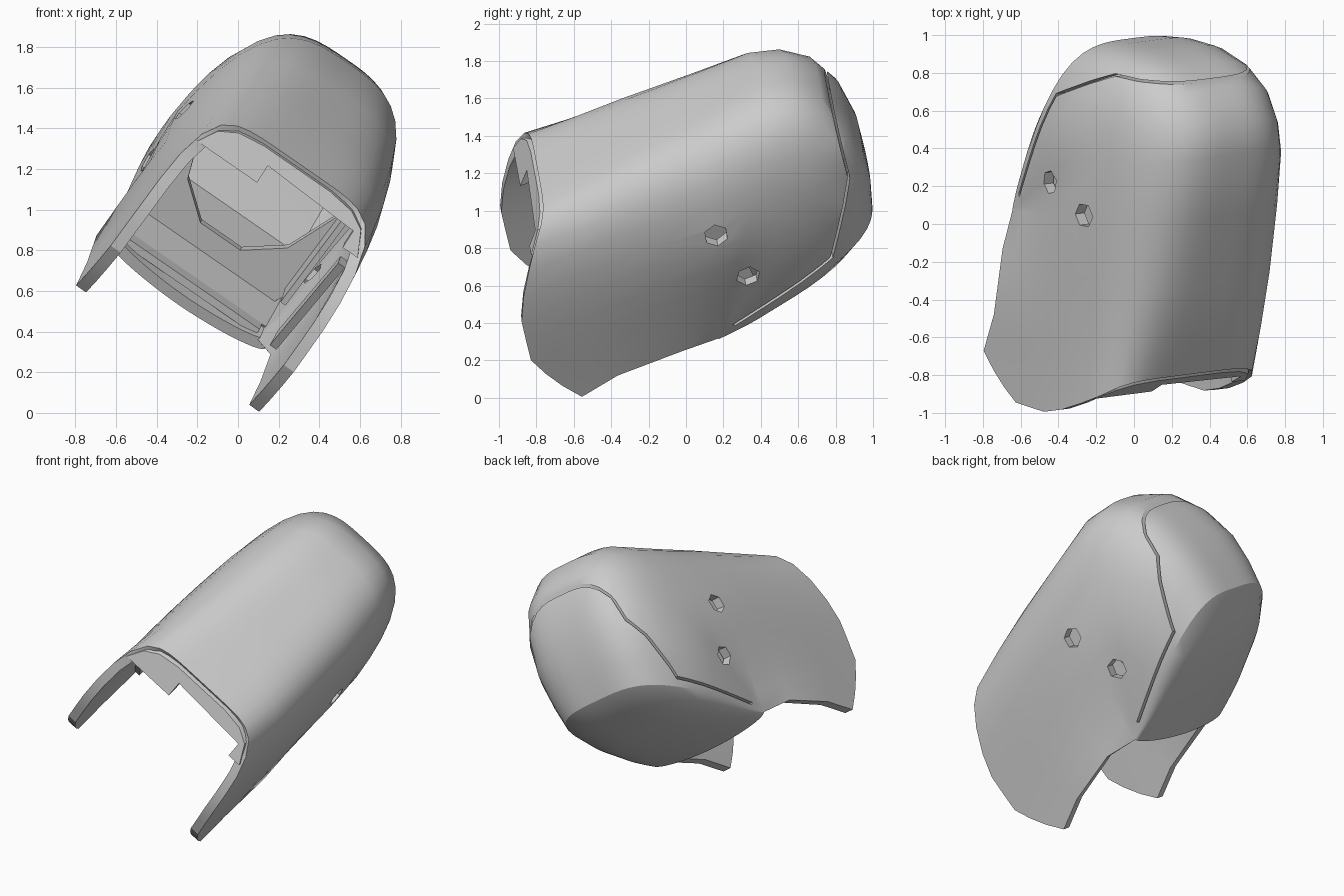
import bpy, bmesh
from math import sin, cos, pi
from mathutils import Vector, Matrix

cube = bpy.data.objects.get("Cube")
if cube:
    bpy.data.objects.remove(cube, do_unlink=True)

# Tilted frame of the part: across, along, up
across = Vector((0.818, 0.105, -0.565)).normalized()
along = Vector((0.125, 0.935, 0.335))
along = (along - across * along.dot(across)).normalized()
up = across.cross(along)
FRAME = Matrix.Translation((0.22, -0.86, 1.09)) @ Matrix((across, along, up)).transposed().to_4x4()

grey = bpy.data.materials.new("plain_grey")
grey.use_nodes = True
grey.diffuse_color = (0.6, 0.6, 0.6, 1)
grey.node_tree.nodes["Principled BSDF"].inputs["Base Color"].default_value = (0.6, 0.6, 0.6, 1)


def add_object(name, bm):
    mesh = bpy.data.meshes.new(name)
    bm.to_mesh(mesh)
    bm.free()
    mesh.materials.append(grey)
    ob = bpy.data.objects.new(name, mesh)
    bpy.context.collection.objects.link(ob)
    return ob


def prism(name, points, low, high, side_view=False):
    """Extrude an outline: across/up along the length, or along/up sideways."""
    bm = bmesh.new()

    def place(p, d):
        return (d, p[0], p[1]) if side_view else (p[0], d, p[1])
    rings = [[bm.verts.new(place(p, d)) for p in points] for d in (low, high)]
    bm.faces.new(rings[0])
    bm.faces.new(rings[1][::-1])
    for i in range(len(points)):
        j = (i + 1) % len(points)
        bm.faces.new((rings[0][i], rings[0][j], rings[1][j], rings[1][i]))
    bmesh.ops.recalc_face_normals(bm, faces=bm.faces)
    return add_object(name, bm)


def bake(ob):
    """Apply the modifiers of an object."""
    bpy.context.view_layer.update()
    graph = bpy.context.evaluated_depsgraph_get()
    mesh = bpy.data.meshes.new_from_object(ob.evaluated_get(graph))
    ob.modifiers.clear()
    ob.data = mesh


def cut(ob, cutter):
    mod = ob.modifiers.new("cut", "BOOLEAN")
    mod.operation = "DIFFERENCE"
    mod.solver = "EXACT"
    mod.object = cutter
    bake(ob)
    bpy.data.objects.remove(cutter, do_unlink=True)


def lerp_table(table, x):
    if x <= table[0][0]:
        return table[0][1]
    for (x0, y0), (x1, y1) in zip(table, table[1:]):
        if x <= x1:
            return y0 + (y1 - y0) * (x - x0) / (x1 - x0)
    return table[-1][1]


# Shell: crown point, side foot point, half width, squareness, sideways lean
LIP = (0.69, -0.985)
STATIONS = [
    ((0.0, 0.125), (0.0, -0.985), 0.55, 6.0, 0.0),
    ((0.3, 0.16), (0.2, -0.935), 0.56, 4.6, 0.025),
    ((0.65, 0.19), (0.5, -0.93), 0.575, 3.9, 0.035),
    ((1.05, 0.21), LIP, 0.58, 3.5, 0.04),
    ((1.4, 0.23), LIP, 0.575, 3.2, 0.035),
    ((1.57, 0.18), LIP, 0.565, 3.2, 0.03),
    ((1.7, 0.05), LIP, 0.56, 3.4, 0.02),
    ((1.77, -0.15), LIP, 0.545, 3.7, 0.01),
    ((1.78, -0.38), LIP, 0.53, 3.9, 0.0),
    ((1.75, -0.58), LIP, 0.505, 3.8, 0.0),
    ((1.7, -0.75), LIP, 0.49, 3.6, 0.0),
    ((1.59, -0.85), LIP, 0.475, 3.0, 0.0),
    ((1.3, -0.95), LIP, 0.475, 2.3, 0.0),
    ((1.0, -1.01), LIP, 0.475, 2.0, 0.0),
    ((0.69, -1.055), LIP, 0.475, 1.8, 0.0),
]
FRONT_EDGE = [(-0.97, -0.1), (-0.85, -0.19), (-0.66, -0.27), (-0.4, -0.23),
              (-0.2, -0.14), (0.0, 0.0), (0.14, 0.13)]
STEPS = 32


def shell_point(station, k):
    crown, foot, width, power, lean = station
    angle = pi * k / STEPS
    c, s = cos(angle), sin(angle)
    r = (abs(c) ** power + s ** power) ** (-1 / power)
    rise = max(0.0, r * s) if 0 < k < STEPS else 0.0
    foot_width = 0.475 if foot == LIP else 0.55
    half = foot_width + (width - foot_width) * min(1, rise * 2)
    a = foot[0] + (crown[0] - foot[0]) * rise
    v = foot[1] + (crown[1] - foot[1]) * rise
    a += lerp_table(FRONT_EDGE, v) * max(0, 1 - a / 0.5)
    return (r * c * half + lean * rise, a, v)


bm = bmesh.new()
grid = [[bm.verts.new(shell_point(st, k)) for k in range(STEPS + 1)] for st in STATIONS]
for row, nxt in zip(grid, grid[1:]):
    for k in range(STEPS):
        bm.faces.new((row[k], row[k + 1], nxt[k + 1], nxt[k]))
bmesh.ops.remove_doubles(bm, verts=bm.verts, dist=0.001)
bmesh.ops.recalc_face_normals(bm, faces=bm.faces)
middle = Vector((0, 0.9, -0.45))
if sum(f.normal.dot(f.calc_center_median() - middle) for f in bm.faces) < 0:
    bmesh.ops.reverse_faces(bm, faces=bm.faces)
shell = add_object("hood_shell", bm)
wall = shell.modifiers.new("wall", "SOLIDIFY")
wall.thickness = 0.06
wall.offset = -1
bake(shell)

# Two angular holes through both sides
for a, v, turn in ((0.925, -0.285, 0.3), (0.985, -0.63, 0.0)):
    ring = [(a + 0.065 * cos(turn + pi * i / 3), v + 0.065 * sin(turn + pi * i / 3)) for i in range(6)]
    cut(shell, prism("hole_cutter", ring, -0.8, 0.8, True))

# Narrow seam that parts the end cap from the hood
seam = [(1.82, 0.16), (1.74, 0.02), (1.685, -0.36), (1.43, -0.765), (0.8, -0.94)]
inner = [(a - 0.009, v + 0.014) for a, v in reversed(seam)]
cut(shell, prism("seam_cutter", seam + inner, -0.8, 0.8, True))

# Stepped plate under the front of the crown, slanted to meet its edge
brow = [(-0.49, -0.03), (-0.13, -0.03), (-0.13, 0.05), (0.4, 0.03), (0.4, -0.05), (0.49, -0.05),
        (0.43, 0.05), (0.34, 0.09), (0.2, 0.105), (-0.2, 0.105), (-0.34, 0.09), (-0.43, 0.05)]
brow_plate = prism("brow_plate", brow, -0.004, 0.06)
for vert in brow_plate.data.vertices:
    vert.co.y += lerp_table(FRONT_EDGE, vert.co.z)
parts = [shell, brow_plate]

# Crescent wall and floor inside the cap
crescent = [(0.49, -0.3), (0.41, -0.3), (0.3, -0.6), (0.12, -0.75)]
crescent += [(-x, v) for x, v in reversed(crescent)]
crescent += [(-0.46, -0.75), (-0.38, -0.93), (0.38, -0.93), (0.46, -0.75)]
parts.append(prism("inner_crescent", crescent, 1.0, 1.05))
floor = [(0.72, -0.97), (1.02, -0.95), (1.02, -0.91), (0.72, -0.93)]
parts.append(prism("inner_floor", floor, -0.4, 0.4, True))

# Rails and lining plates on the inside of each side wall
rail = [(0.15, -0.2), (0.25, -0.2), (0.5, -0.8), (0.4, -0.85)]
lining = [(0.8, -0.78), (1.15, -0.78), (1.15, -0.15), (0.8, -0.15)]
for name, side in (("left", 1), ("right", -1)):
    parts.append(prism(name + "_rail", rail, *sorted((side * 0.45, side * 0.49)), True))
    parts.append(prism(name + "_lining", lining, *sorted((side * 0.41, side * 0.44)), True))

# Tilt everything into place
for ob in parts:
    ob.data.transform(FRAME)
    ob.data.update()

# Smooth shading with sharp rims
bpy.ops.object.select_all(action="DESELECT")
for ob in parts:
    ob.select_set(True)
bpy.context.view_layer.objects.active = shell
bpy.ops.object.shade_smooth_by_angle(angle=0.5)
